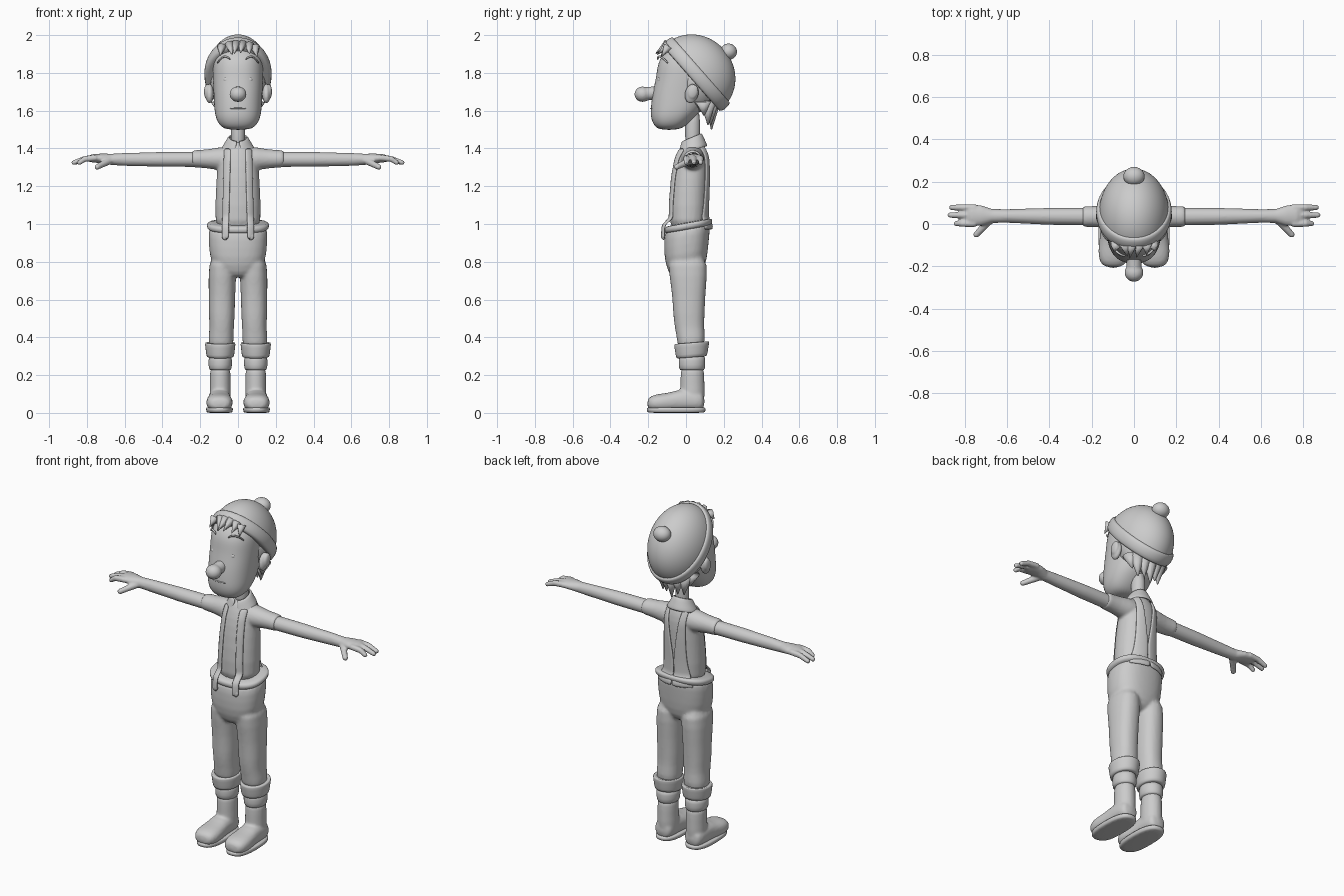
import bpy, bmesh, math
from mathutils import Vector, Matrix

if "Cube" in bpy.data.objects:
    bpy.data.objects.remove(bpy.data.objects["Cube"])

grey = bpy.data.materials.new("plain grey")
grey.use_nodes = True
grey.diffuse_color = (0.6, 0.6, 0.6, 1)
grey.node_tree.nodes["Principled BSDF"].inputs["Base Color"].default_value = grey.diffuse_color


def finish(bm, name, subsurf=1, voxel=0, thick=0, smooth=3):
    """Turn a bmesh into a shaded object, optionally fusing its parts."""
    bmesh.ops.recalc_face_normals(bm, faces=bm.faces)
    me = bpy.data.meshes.new(name)
    bm.to_mesh(me)
    bm.free()
    ob = bpy.data.objects.new(name, me)
    bpy.context.collection.objects.link(ob)
    me.materials.append(grey)
    me.shade_smooth()
    if thick:
        m = ob.modifiers.new("thickness", 'SOLIDIFY')
        m.thickness, m.offset = thick, 0
    if subsurf:
        ob.modifiers.new("round", 'SUBSURF').levels = subsurf
    if voxel:
        m = ob.modifiers.new("fuse", 'REMESH')
        m.mode, m.voxel_size, m.use_smooth_shade = 'VOXEL', voxel, True
        m = ob.modifiers.new("relax", 'SMOOTH')
        m.factor, m.iterations = 0.5, smooth
    return ob


def loft(bm, rings, axis='z', n=20, p=2, slope=0):
    """Skin rings (centre x, y, z, radius a, radius b) lying across an axis."""
    loops = []
    for x, y, z, a, b in rings:
        loop = []
        for i in range(n):
            t = math.tau * i / n
            c, s = math.cos(t), math.sin(t)
            u = a * math.copysign(abs(c) ** (2 / p), c)
            v = b * math.copysign(abs(s) ** (2 / p), s)
            d = {'z': (u, v, slope * v), 'x': (0, u, v), 'y': (u, 0, v)}[axis]
            loop.append(bm.verts.new((x + d[0], y + d[1], z + d[2])))
        loops.append(loop)
    for lo, hi in zip(loops, loops[1:]):
        for i in range(n):
            bm.faces.new((lo[i], lo[(i + 1) % n], hi[(i + 1) % n], hi[i]))
    bm.faces.new(loops[0])
    bm.faces.new(loops[-1])


def ball(bm, centre, radii, turn=0):
    m = Matrix.Translation(centre) @ Matrix.Rotation(turn, 4, 'X') @ Matrix.Diagonal((*radii, 1))
    bmesh.ops.create_uvsphere(bm, u_segments=24, v_segments=16, radius=1, matrix=m)


def taper(bm, a, b, r1, r2, n=12):
    """Tapered limb between two points with a rounded tip."""
    a, b = Vector(a), Vector(b)
    q = (b - a).to_track_quat('Z', 'Y').to_matrix().to_4x4()
    bmesh.ops.create_cone(bm, cap_ends=True, segments=n, radius1=r1, radius2=r2,
                          depth=(b - a).length, matrix=Matrix.Translation((a + b) / 2) @ q)
    if r2 > 0.005:
        ball(bm, b, (r2, r2, r2))


def sheet(name, nu, nv, f, thick):
    """Thin surface from a function of u and v."""
    bm = bmesh.new()
    g = [[bm.verts.new(f(i / nu, j / nv)) for j in range(nv + 1)] for i in range(nu + 1)]
    for i in range(nu):
        for j in range(nv):
            bm.faces.new((g[i][j], g[i + 1][j], g[i + 1][j + 1], g[i][j + 1]))
    return finish(bm, name, 1, 0, thick)


def skin_y(rings, x, z, side):
    """Depth of a lofted body at x, z on its front (-1) or back (1)."""
    for (_, y0, z0, a0, b0), (_, y1, z1, a1, b1) in zip(rings, rings[1:]):
        if z0 <= z <= z1:
            t = (z - z0) / (z1 - z0)
            a, b, y = a0 + t * (a1 - a0), b0 + t * (b1 - b0), y0 + t * (y1 - y0)
            return y + side * b * math.sqrt(max(0.05, 1 - (x / a) ** 2))
    return 0


# Shirt with short sleeves
torso = [(0, .01, .93, .125, .10), (0, .01, 1.1, .122, .10), (0, .02, 1.25, .115, .097),
         (0, .03, 1.35, .105, .088), (0, .035, 1.405, .08, .068), (0, .035, 1.44, .05, .05)]
bm = bmesh.new()
loft(bm, torso, p=2.2)
for s in (1, -1):
    loft(bm, [(s * x, .035, z, a, b) for x, z, a, b in
              ((.03, 1.345, .07, .07), (.1, 1.345, .062, .062), (.16, 1.345, .05, .05),
               (.235, 1.345, .05, .046), (.245, 1.345, .05, .046))], 'x')
finish(bm, "shirt", 1, .008)

# Trousers: hips and both legs fused
hips = [(0, .005, .72, .06, .07), (0, .005, .76, .13, .10), (0, 0, .84, .155, .118),
        (0, .005, .95, .158, .122), (0, .01, 1.0, .158, .123)]
bm = bmesh.new()
loft(bm, hips, p=2.4, slope=.18)
for s in (1, -1):
    loft(bm, [(s * x, y, z, a, b) for x, y, z, a, b in
              ((.09, .025, .33, .066, .07), (.09, .027, .40, .068, .076), (.086, .018, .45, .064, .078),
               (.086, .015, .52, .07, .084), (.085, .015, .62, .07, .088),
               (.083, .012, .72, .075, .1), (.08, .005, .85, .07, .11))], p=2.3)
finish(bm, "trousers", 1, .009, smooth=4)
bm = bmesh.new()
loft(bm, [(0, .012, .965, .155, .118), (0, .012, .98, .165, .127),
          (0, .012, 1.003, .165, .128), (0, .012, 1.01, .155, .118)], n=32, p=2.4, slope=.18)
finish(bm, "waistband")

# Back panel and braces follow the body
for s, side in ((1, "left"), (-1, "right")):
    def back(u, v, s=s):
        z = .97 + .45 * u
        inner = max(0, (z - 1.13) * .15)
        outer = .07 + .055 * math.exp(-(z - .97) * 14)
        x = inner + (outer - inner) * v
        y = max(skin_y(torso, x, z, 1), skin_y(hips, x, z, 1) if z < 1 else 0)
        return s * x, y + .007, z

    def front(u, v, s=s):
        z = .92 + .48 * u
        x = .068 - .012 * u + .038 * (v - .5)
        y = min(skin_y(torso, x, z, -1), skin_y(hips, x, z, -1) - .012 if z < 1.03 else 0)
        return s * x, y - .006, z
    sheet(side + " back panel", 16, 4, back, .012)
    sheet(side + " front brace", 18, 2, front, .012)
    bm = bmesh.new()
    ball(bm, (s * .068, -.119, .935), (.017, .009, .02))
    finish(bm, side + " brace button", 0)


# Shirt collar with a notch at the front
def collar(u, v):
    gap = .06 + .36 * v
    a = gap + u * (math.tau - 2 * gap)
    f = max(0, math.cos(a))
    return ((.045 + .043 * v) * math.sin(a), .03 - (.048 + .032 * v) * math.cos(a),
            1.46 - .07 * v - .02 * math.cos(a) - .04 * f * f * v)


sheet("collar", 24, 3, collar, .012)

# Arms and hands
for s, side in ((1, "left"), (-1, "right")):
    bm = bmesh.new()
    loft(bm, [(s * x, y, z, a, b) for x, y, z, a, b in
              ((.2, .035, 1.342, .042, .04), (.4, .036, 1.342, .04, .039), (.6, .038, 1.342, .032, .034),
               (.67, .038, 1.342, .033, .03), (.72, .04, 1.347, .048, .026),
               (.77, .042, 1.348, .052, .022), (.795, .042, 1.345, .045, .014))], 'x')
    for y, end in ((.078, .862), (.042, .87), (.002, .84)):
        taper(bm, (s * .75, y, 1.35), (s * .81, y, 1.345), .017, .016)
        taper(bm, (s * .81, y, 1.345), (s * end, y, 1.325), .016, .013)
    taper(bm, (s * .68, .02, 1.335), (s * .745, -.05, 1.302), .02, .015)
    finish(bm, side + " arm", 0, .006, smooth=4)

# Turn-ups, boots and soles
for s, side in ((1, "left"), (-1, "right")):
    x = s * .094
    bm = bmesh.new()
    loft(bm, [(x, .03, z, a, b) for z, a, b in
              ((.295, .06, .07), (.292, .074, .083), (.33, .077, .088),
               (.367, .083, .095), (.375, .078, .09), (.365, .06, .07))], slope=.08)
    finish(bm, side + " turn-up")
    bm = bmesh.new()
    loft(bm, [(x, .032, z, a, b) for z, a, b in
              ((.225, .05, .06), (.228, .062, .07), (.28, .064, .072), (.31, .06, .068))])
    finish(bm, side + " boot top")
    bm = bmesh.new()
    loft(bm, [(x, .034, z, a, b) for z, a, b in
              ((.03, .06, .066), (.12, .056, .066), (.18, .055, .063), (.26, .057, .065))])
    loft(bm, [(s * .098, y, z, a, b) for y, z, a, b in
              ((.1, .06, .045, .045), (.06, .065, .06, .055), (-.02, .07, .06, .06),
               (-.08, .058, .066, .05), (-.13, .055, .073, .048),
               (-.18, .052, .066, .042), (-.206, .048, .04, .025))], 'y', p=2.4)
    finish(bm, side + " boot", 1, .008)
    bm = bmesh.new()
    loft(bm, [(s * .098, -.052, z, a, b) for z, a, b in
              ((0, .062, .145), (.003, .07, .156), (.027, .073, .159), (.03, .066, .15))], p=2.6)
    finish(bm, side + " sole")

# Neck and head
bm = bmesh.new()
loft(bm, [(0, .035, 1.38, .04, .042), (0, .035, 1.46, .036, .038), (0, .035, 1.62, .04, .045)])
finish(bm, "neck")
bm = bmesh.new()
loft(bm, [(0, y, z, a, b) for y, z, a, b in
          ((-.09, 1.498, .06, .05), (-.085, 1.52, .098, .085), (-.07, 1.565, .12, .118),
           (-.045, 1.62, .127, .142), (-.03, 1.7, .13, .147), (-.01, 1.78, .134, .147),
           (0, 1.86, .134, .15), (.01, 1.92, .11, .115), (.01, 1.95, .06, .06))], n=28, p=2.3)
finish(bm, "head", 2)

# Nose, mouth, eyes, brows and ears
bm = bmesh.new()
taper(bm, (0, -.12, 1.70), (0, -.225, 1.687), .034, .036, 20)
ball(bm, (0, -.23, 1.687), (.045, .043, .041))
finish(bm, "nose", 0, .006, smooth=5)
bm = bmesh.new()
ball(bm, (0, -.176, 1.612), (.046, .014, .005))
finish(bm, "mouth", 0)
for s, side in ((1, "left"), (-1, "right")):
    bm = bmesh.new()
    ball(bm, (s * .063, -.138, 1.763), (.014, .012, .015))
    finish(bm, side + " eye", 0)
    sheet(side + " eyebrow", 8, 1, lambda u, v: (
        s * (.04 + .07 * u), -.15 + .055 * u * u, 1.865 + .05 * u * (1 - u) * 2 - .02 * u + .012 * v), .012)
    bm = bmesh.new()
    ball(bm, (s * .15, .03, 1.69), (.022, .036, .052), -.25)
    ball(bm, (s * .166, .036, 1.70), (.014, .028, .04), -.25)
    finish(bm, side + " ear", 0, .005)

# Hair: back cap, nape tufts and fringe
bm = bmesh.new()
ball(bm, (0, .06, 1.75), (.147, .118, .16))
finish(bm, "back hair", 0)
bm = bmesh.new()
for i in range(-3, 4):
    a = i * .36
    taper(bm, (.115 * math.sin(a), .05 + .09 * math.cos(a), 1.65),
          (.105 * math.sin(a), .06 + .075 * math.cos(a), 1.5 + .02 * (i % 2) + .006 * i * i), .044, .003)
finish(bm, "nape hair", 0)
bm = bmesh.new()
for x, tip, z in ((-.085, -.095, 1.89), (-.045, -.03, 1.895), (-.01, -.02, 1.9),
                  (.025, .012, 1.905), (.06, .06, 1.9), (.09, .1, 1.885)):
    taper(bm, (x, -.095, 1.955 - 2 * x * x), (tip, -.162 + 4 * x * x, z), .026, .001, 8)
finish(bm, "fringe", 0)

# Tilted knitted hat: band, dome and bobble
tilt = Matrix.Translation((0, .045, 1.785)) @ Matrix.Rotation(-.85, 4, 'X')
bm = bmesh.new()
loft(bm, [(0, 0, .21 * math.sin(t), .168 * math.cos(t), .228 * math.cos(t))
          for t in [i * .155 for i in range(11)]], n=32)
finish(bm, "hat dome").matrix_world = tilt
bm = bmesh.new()
loft(bm, [(0, 0, z, a, a + .06) for z, a in
          ((-.02, .155), (-.028, .17), (0, .181), (.035, .179), (.05, .17), (.045, .155))], n=32)
finish(bm, "hat band").matrix_world = tilt
bm = bmesh.new()
ball(bm, (0, .225, 1.912), (.05, .045, .043))
finish(bm, "hat bobble", 0)
